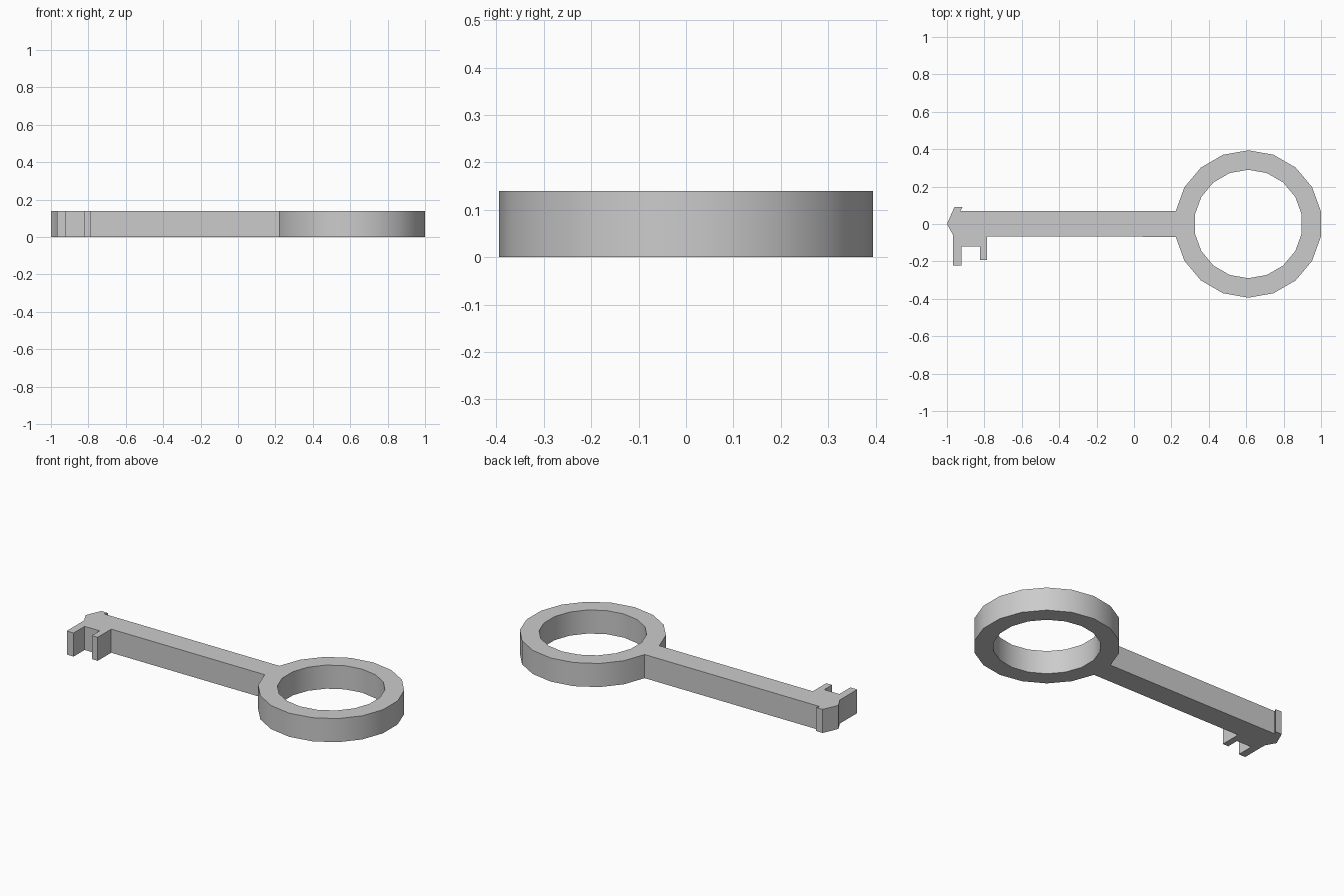
import bpy, bmesh
from math import radians, sin, cos

if "Cube" in bpy.data.objects:
    bpy.data.objects.remove(bpy.data.objects["Cube"])

HEIGHT = 0.14
BOW_X, OUTER, INNER = 0.611, 0.394, 0.29


def arc(radius, start, count):
    """Points of an 18-sided ring around the bow centre, 20 degrees apart."""
    angles = [radians(start + 20 * i) for i in range(count)]
    return [(BOW_X + radius * cos(a), radius * sin(a)) for a in angles]


# Bit: tip and two teeth, running from shaft top round to shaft underside
bit = [(-0.928, 0.07), (-0.917, 0.091), (-0.96, 0.091), (-1.0, 0.0),
       (-0.967, -0.06), (-0.967, -0.223), (-0.922, -0.223), (-0.922, -0.12),
       (-0.823, -0.12), (-0.823, -0.193), (-0.785, -0.193), (-0.785, -0.067)]

# Outline: bow rim from lower to upper shaft joint, then the bit; hole inside
outline = arc(OUTER, 190, 18) + bit
hole = arc(INNER, 190, 18)

curve = bpy.data.curves.new("key", 'CURVE')
curve.dimensions = '2D'
curve.fill_mode = 'BOTH'
curve.extrude = HEIGHT / 2
for points in (outline, hole):
    spline = curve.splines.new('POLY')
    spline.points.add(len(points) - 1)
    for p, (x, y) in zip(spline.points, points):
        p.co = (x, y, 0, 1)
    spline.use_cyclic_u = True

key = bpy.data.objects.new("key", curve)
bpy.context.collection.objects.link(key)
bpy.context.view_layer.objects.active = key
key.select_set(True)
bpy.ops.object.convert(target='MESH')
key = bpy.context.object

# Weld the caps to the sides and rest the key on the ground
bm = bmesh.new()
bm.from_mesh(key.data)
bmesh.ops.remove_doubles(bm, verts=bm.verts, dist=0.0005)
bmesh.ops.translate(bm, verts=bm.verts, vec=(0, 0, HEIGHT / 2))
bmesh.ops.recalc_face_normals(bm, faces=bm.faces)
bm.to_mesh(key.data)
bm.free()

# Smooth round the bow, crisp everywhere else
bpy.ops.object.shade_smooth_by_angle(angle=radians(30))
